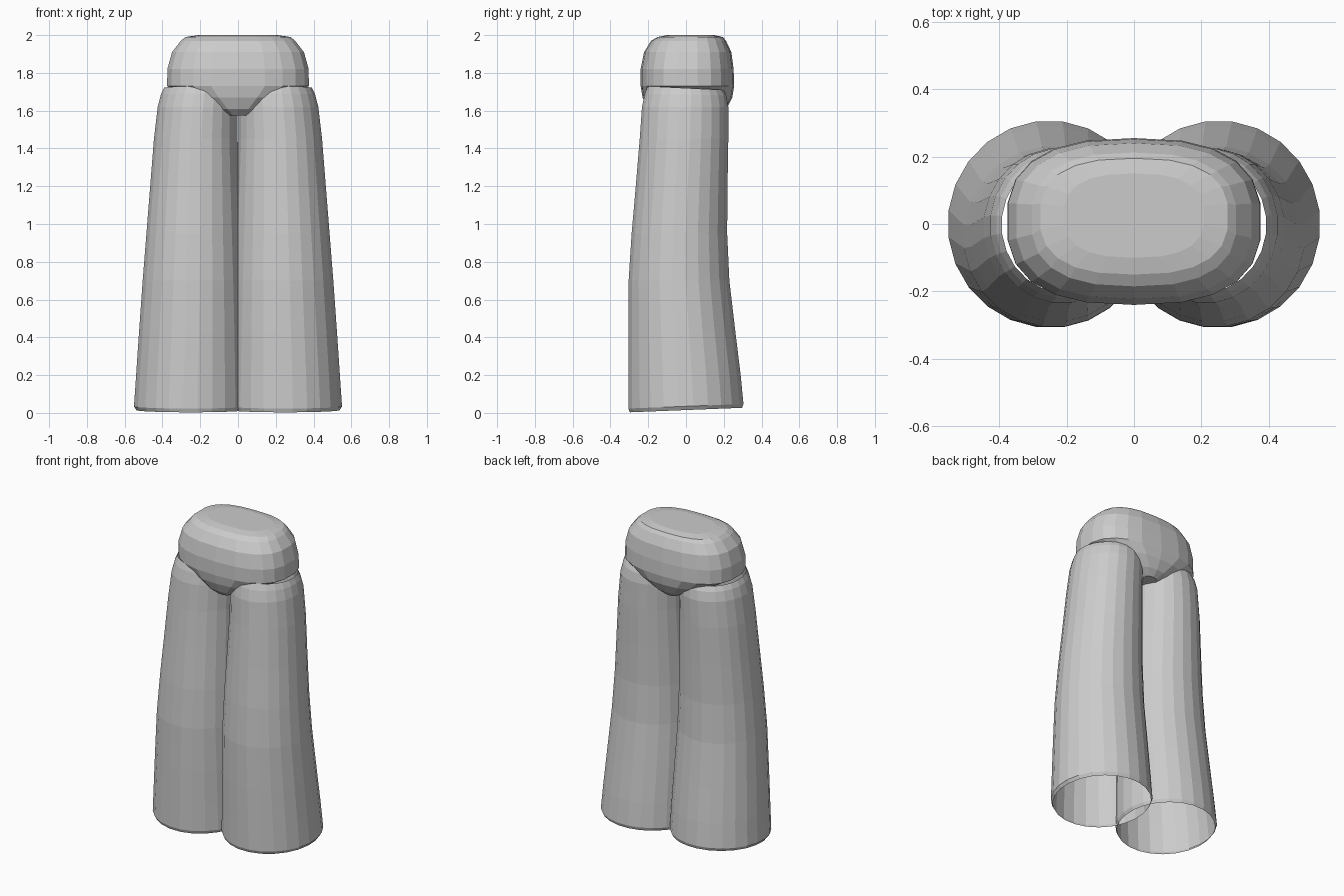
import bpy, bmesh
from math import cos, sin, tau, copysign

cube = bpy.data.objects.get("Cube")
if cube:
    bpy.data.objects.remove(cube)

cloth = bpy.data.materials.new("grey cloth")
cloth.use_nodes = True
GREY = (0.6, 0.6, 0.6, 1)
cloth.diffuse_color = GREY
cloth.node_tree.nodes["Principled BSDF"].inputs["Base Color"].default_value = GREY


def loft(name, rings, sides, power=2.0, tilt=None, caps=False):
    """Join rings given as (z, x min, x max, y min, y max)."""
    bm = bmesh.new()
    loops = []
    for i, (z, x0, x1, y0, y1) in enumerate(rings):
        loop = []
        for k in range(sides):
            a = tau * (k + 0.5) / sides
            c, s = cos(a), sin(a)
            u = copysign(abs(c) ** (2 / power), c)
            v = copysign(abs(s) ** (2 / power), s)
            lift = tilt[i] * v if tilt else 0
            loop.append(bm.verts.new(((x0 + x1) / 2 + u * (x1 - x0) / 2,
                                      (y0 + y1) / 2 + v * (y1 - y0) / 2,
                                      z + lift)))
        loops.append(loop)
    for a, b in zip(loops, loops[1:]):
        for k in range(sides):
            n = (k + 1) % sides
            bm.faces.new((a[k], a[n], b[n], b[k]))
    if caps:
        bm.faces.new(loops[0][::-1])
        bm.faces.new(loops[-1])
    mesh = bpy.data.meshes.new(name)
    bm.to_mesh(mesh)
    bm.free()
    mesh.materials.append(cloth)
    obj = bpy.data.objects.new(name, mesh)
    bpy.context.collection.objects.link(obj)
    return obj


# Trouser legs: open tubes with a hem slanting up to the back
leg = [
    (0.015, -0.04, 0.54, -0.30, 0.30),
    (0.035, -0.05, 0.553, -0.308, 0.307),
    (0.20, -0.045, 0.542, -0.308, 0.292),
    (0.42, -0.04, 0.527, -0.308, 0.265),
    (0.70, -0.03, 0.507, -0.306, 0.232),
    (0.95, -0.02, 0.487, -0.29, 0.22),
    (1.20, -0.01, 0.467, -0.268, 0.222),
    (1.45, 0.0, 0.447, -0.247, 0.226),
    (1.62, 0.0, 0.427, -0.235, 0.226),
    (1.685, 0.0, 0.41, -0.22, 0.215),
    (1.72, 0.01, 0.393, -0.205, 0.20),
]
slant = [0.012, 0.012] + [0] * 7 + [-0.005, -0.01]
for side, sign in (("left", 1), ("right", -1)):
    rings = [(z, *sorted((sign * a, sign * b)), y0, y1) for z, a, b, y0, y1 in leg]
    loft(side + "_leg", rings, 24, tilt=slant)

# Hips: rounded block narrowing to the crotch
hips = [
    (1.575, -0.07, 0.07, -0.17, 0.18),
    (1.61, -0.15, 0.15, -0.205, 0.215),
    (1.67, -0.27, 0.27, -0.23, 0.245),
    (1.73, -0.378, 0.378, -0.24, 0.255),
    (1.82, -0.377, 0.377, -0.24, 0.252),
    (1.91, -0.352, 0.352, -0.222, 0.24),
    (1.97, -0.305, 0.305, -0.185, 0.212),
    (1.99, -0.28, 0.28, -0.15, 0.195),
    (2.0, -0.21, 0.21, -0.10, 0.15),
]
loft("hips", hips, 22, power=2.6, caps=True)
